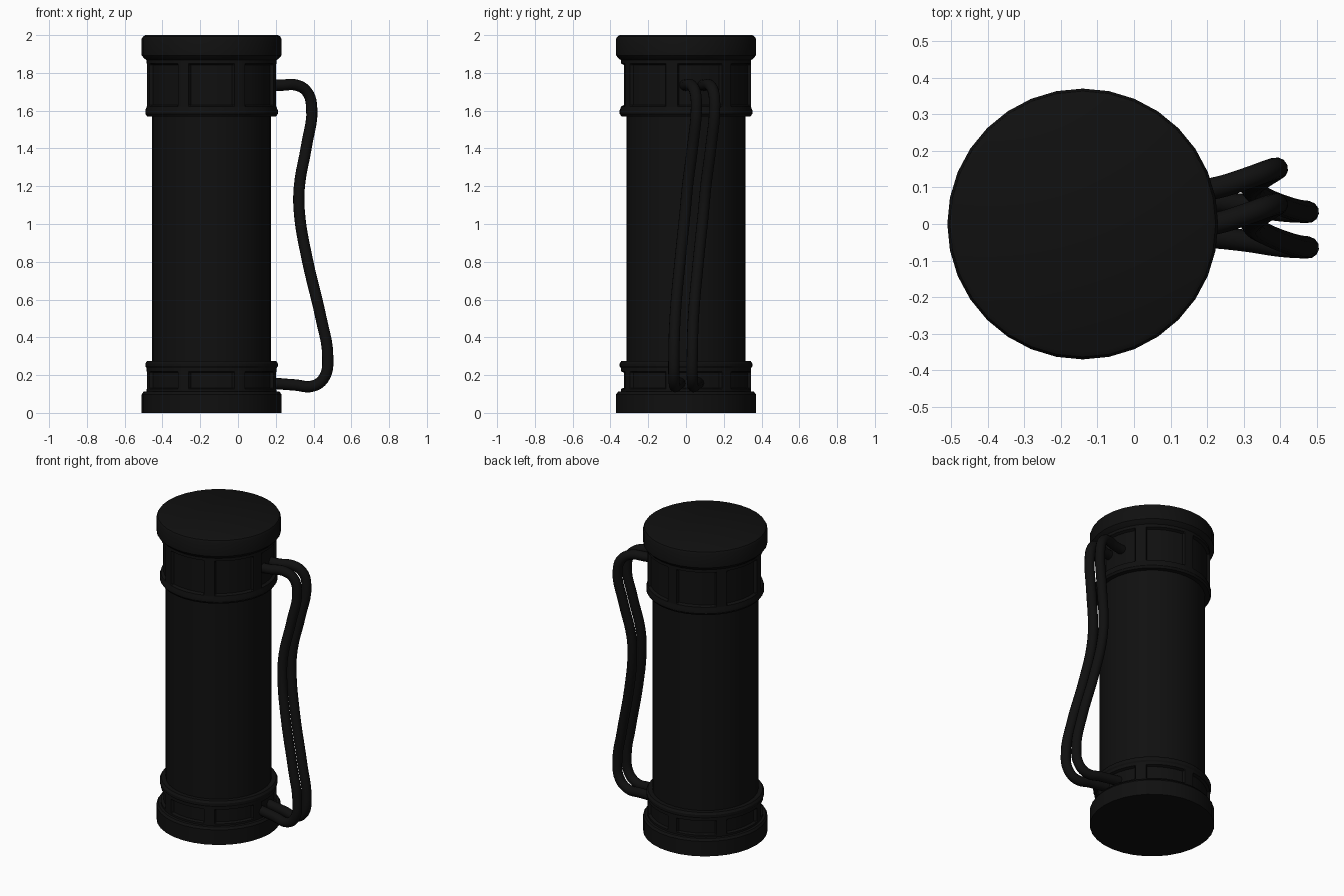
import bpy, bmesh, math
from mathutils import Vector

if "Cube" in bpy.data.objects:
    bpy.data.objects.remove(bpy.data.objects["Cube"])

AXIS_X = -0.14      # centre line of the canister
PANELS = 7          # recessed windows round each collar

black = bpy.data.materials.new("black")
black.diffuse_color = (0.005, 0.005, 0.005, 1)
black.use_nodes = True
black.node_tree.nodes["Principled BSDF"].inputs["Base Color"].default_value = black.diffuse_color


def finish(ob, angle=30):
    ob.data.materials.append(black)
    bpy.ops.object.select_all(action='DESELECT')
    ob.select_set(True)
    bpy.context.view_layer.objects.active = ob
    bpy.ops.object.shade_smooth_by_angle(angle=math.radians(angle))


def rings_to_object(name, rings):
    """Skin a stack of vertex rings and close both ends."""
    bm = bmesh.new()
    rows = [[bm.verts.new(p) for p in ring] for ring in rings]
    n = len(rows[0])
    for a, b in zip(rows, rows[1:]):
        for i in range(n):
            j = (i + 1) % n
            bm.faces.new((a[i], a[j], b[j], b[i]))
    bm.faces.new(rows[0][::-1])
    bm.faces.new(rows[-1])
    bmesh.ops.recalc_face_normals(bm, faces=bm.faces)
    me = bpy.data.meshes.new(name)
    bm.to_mesh(me)
    bm.free()
    ob = bpy.data.objects.new(name, me)
    bpy.context.collection.objects.link(ob)
    finish(ob)


def polar(r, a, z):
    return Vector((AXIS_X + r * math.cos(a), r * math.sin(a), z))


def lathe(name, profile, sides=32):
    rings = [[polar(r, 2 * math.pi * i / sides, z) for i in range(sides)]
             for r, z in profile]
    rings_to_object(name, rings)


def collar(name, rows):
    """Lathe whose rows flagged 1 dip inwards between the ribs."""
    steps = [(-25.7, 0), (-20.5, 0), (-19.3, 1), (-10, 1), (0, 1),
             (10, 1), (19.3, 1), (20.5, 0)]
    rings = []
    for r, z, panel in rows:
        ring = []
        for k in range(PANELS):
            for deg, inside in steps:
                a = math.radians(-90 + k * 360 / PANELS + deg)
                ring.append(polar(r - 0.017 * inside * panel, a, z))
        rings.append(ring)
    rings_to_object(name, rings)


# body and end caps
lathe("body", [(0.315, 0.05), (0.315, 1.95)])
lathe("top_cap", [(0.34, 1.865), (0.355, 1.875), (0.37, 1.892), (0.37, 1.98),
                  (0.363, 1.993), (0.35, 2.0)])
lathe("base_cap", [(0.37, 0), (0.37, 0.098), (0.36, 0.112), (0.34, 0.115)])

# windowed collars, each with a rounded lip
collar("upper_collar", [(0.315, 1.57, 0), (0.342, 1.57, 0), (0.351, 1.583, 0),
                        (0.351, 1.603, 0), (0.345, 1.617, 0), (0.345, 1.622, 0),
                        (0.345, 1.63, 1), (0.345, 1.842, 1), (0.345, 1.85, 0),
                        (0.345, 1.89, 0)])
collar("lower_collar", [(0.345, 0.09, 0), (0.345, 0.127, 0), (0.345, 0.133, 1),
                        (0.345, 0.213, 1), (0.345, 0.22, 0), (0.345, 0.238, 0),
                        (0.351, 0.247, 0), (0.351, 0.262, 0), (0.342, 0.275, 0),
                        (0.315, 0.275, 0)])

# twin bent tubes of the handle
path = [(0.15, -0.01, 1.735), (0.23, 0.003, 1.735), (0.31, 0.028, 1.735),
        (0.365, 0.048, 1.70), (0.39, 0.055, 1.62), (0.362, 0.035, 1.41),
        (0.325, 0.008, 1.2), (0.325, -0.005, 1.06), (0.365, -0.03, 0.82),
        (0.44, -0.058, 0.5), (0.475, -0.064, 0.3), (0.458, -0.064, 0.19),
        (0.40, -0.06, 0.143), (0.30, -0.045, 0.148), (0.15, -0.03, 0.16)]
for name, dy in (("handle_tube_front", 0), ("handle_tube_back", 0.097)):
    cu = bpy.data.curves.new(name, 'CURVE')
    cu.dimensions = '3D'
    cu.bevel_depth = 0.03
    cu.bevel_resolution = 4
    cu.resolution_u = 5
    cu.use_fill_caps = True
    sp = cu.splines.new('BEZIER')
    sp.bezier_points.add(len(path) - 1)
    for bp, (x, y, z) in zip(sp.bezier_points, path):
        bp.co = (x, y + dy, z)
        bp.handle_left_type = bp.handle_right_type = 'AUTO'
    ob = bpy.data.objects.new(name, cu)
    bpy.context.collection.objects.link(ob)
    bpy.ops.object.select_all(action='DESELECT')
    ob.select_set(True)
    bpy.context.view_layer.objects.active = ob
    bpy.ops.object.convert(target='MESH')
    finish(bpy.context.object, 50)
